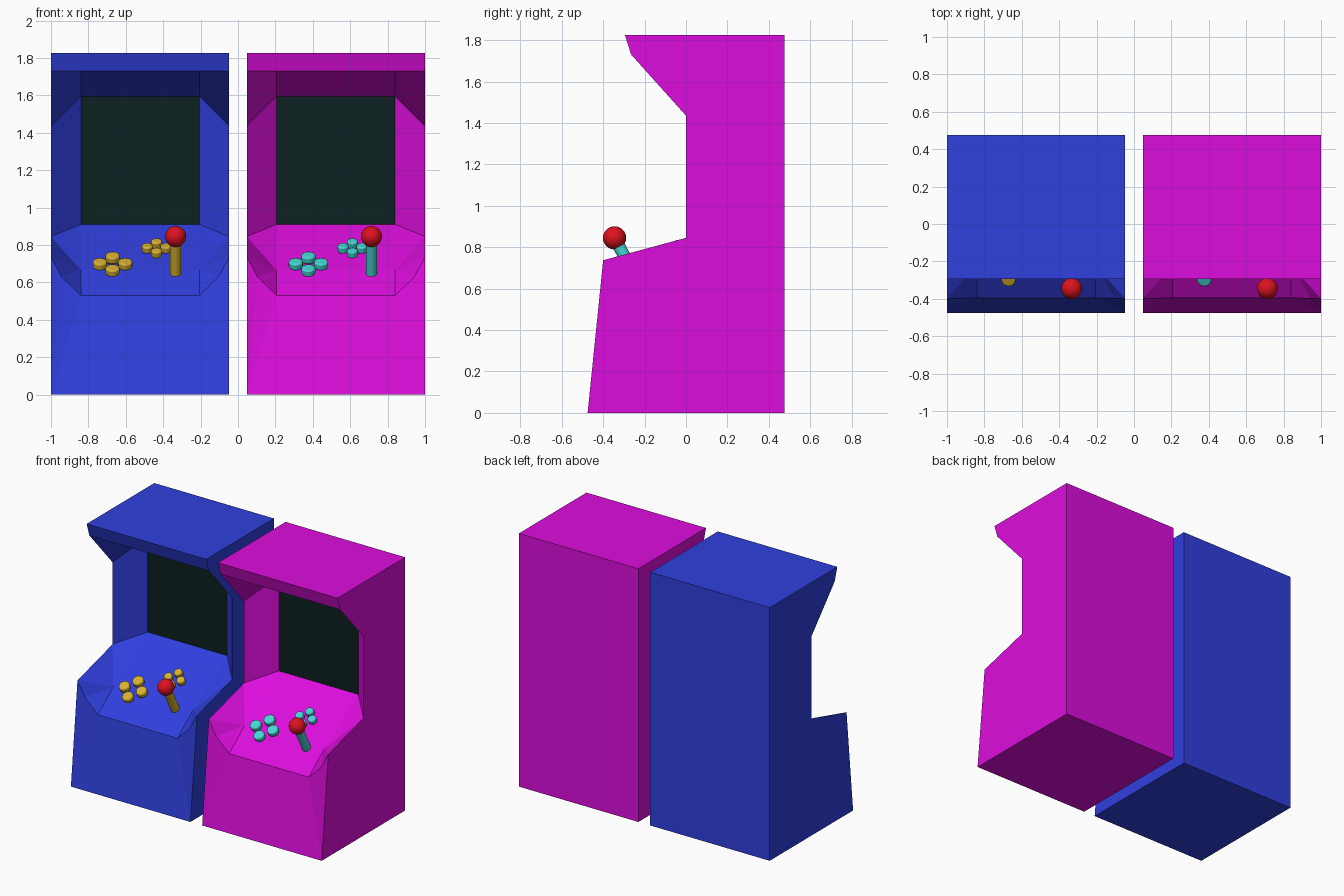
import bpy
import bmesh
import math
from mathutils import Vector, Matrix

cube = bpy.data.objects.get("Cube")
if cube:
    bpy.data.objects.remove(cube, do_unlink=True)


def material(name, rgb):
    mat = bpy.data.materials.new(name)
    mat.use_nodes = True
    color = (*rgb, 1)
    mat.diffuse_color = color
    mat.node_tree.nodes["Principled BSDF"].inputs["Base Color"].default_value = color
    return mat


BLUE = material("blue", (0.03, 0.05, 0.73))
MAGENTA = material("magenta", (0.72, 0.004, 0.72))
SCREEN = material("screen black green", (0.004, 0.014, 0.014))
YELLOW = material("yellow", (0.68, 0.44, 0.03))
CYAN = material("cyan", (0.06, 0.68, 0.66))
RED = material("red", (0.72, 0.006, 0.014))

HALF = 0.4765      # half width of a cabinet
INNER = 0.317      # half width of the screen
SCREEN_Y = 0.17
OFFSET = 0.5235    # cabinet centre from the middle
SLOPE = math.atan(0.58)

# Outer side outline, (y, z)
SIDE = {
    "foot": (-0.475, 0), "panel_front": (-0.4, 0.737), "panel_back": (0, 0.845),
    "wing": (0, 1.435), "lip": (-0.265, 1.73), "top_front": (-0.295, 1.825),
    "top_back": (0.475, 1.825), "heel": (0.475, 0),
}
# Inner outline bordering the middle strip, (y, z)
STRIP = {
    "foot": (-0.475, 0), "edge": (-0.395, 0.53), "bend": (-0.22, 0.665),
    "screen_low": (SCREEN_Y, 0.91), "screen_high": (SCREEN_Y, 1.595),
    "lip": (-0.265, 1.73), "top_front": (-0.295, 1.825),
    "top_back": (0.475, 1.825), "heel": (0.475, 0),
}


def cabinet(name, x, mat):
    bm = bmesh.new()
    side = {k: bm.verts.new((HALF, *p)) for k, p in SIDE.items()}
    strip = {k: bm.verts.new((INNER, *p)) for k, p in STRIP.items()}
    mid = {k: bm.verts.new((0, *p)) for k, p in STRIP.items()}
    corner = bm.verts.new((0.42, -0.398, 0.63))
    face = bm.faces.new

    # Side wall and the middle strip
    face(list(side.values()))
    keys = list(STRIP)
    for a, b in zip(keys, keys[1:] + keys[:1]):
        face((mid[a], mid[b], strip[b], strip[a]))

    # Fascia, roof, back and base out to the side wall
    shared = ["lip", "top_front", "top_back", "heel", "foot"]
    for a, b in zip(shared, shared[1:]):
        face((strip[a], strip[b], side[b], side[a]))

    # Front wall, control panel, recess wall and overhang
    face((strip["foot"], side["foot"], strip["edge"]))
    face((side["foot"], corner, strip["edge"]))
    face((side["foot"], side["panel_front"], corner))
    rim = [strip["edge"], corner, side["panel_front"], side["panel_back"], strip["screen_low"]]
    for a, b in zip(rim, rim[1:]):
        face((strip["bend"], a, b))
    face((strip["screen_low"], side["panel_back"], side["wing"], strip["screen_high"]))
    face((strip["screen_high"], side["wing"], side["lip"], strip["lip"]))

    # Mirror the half and close it
    bmesh.ops.mirror(bm, geom=bm.verts[:] + bm.edges[:] + bm.faces[:],
                     axis='X', merge_dist=0.0005)
    bmesh.ops.remove_doubles(bm, verts=bm.verts[:], dist=0.0005)
    bmesh.ops.recalc_face_normals(bm, faces=bm.faces[:])
    for f in bm.faces:
        f.material_index = int(all(abs(v.co.y - SCREEN_Y) < 0.001 for v in f.verts))
    mesh = bpy.data.meshes.new(name)
    bm.to_mesh(mesh)
    bm.free()
    mesh.materials.append(mat)
    mesh.materials.append(SCREEN)
    obj = bpy.data.objects.new(name, mesh)
    obj.location.x = x
    bpy.context.collection.objects.link(obj)


def smooth(obj, name, mat):
    obj.name = name
    obj.data.materials.append(mat)
    bpy.ops.object.shade_smooth_by_angle(angle=math.radians(40))
    return obj


def button(name, loc, radius, mat):
    bpy.ops.mesh.primitive_cylinder_add(vertices=16, radius=radius, depth=0.04,
                                        location=loc, rotation=(SLOPE, 0, 0))
    obj = smooth(bpy.context.object, name, mat)
    bevel = obj.modifiers.new("soft rim", 'BEVEL')
    bevel.width = 0.008
    bevel.segments = 2


def button_group(name, centre, spread, radius, mat):
    tilt = Matrix.Rotation(SLOPE, 3, 'X')
    for i in range(4):
        a = i * math.pi / 2
        step = tilt @ Vector((math.cos(a), math.sin(a), 0)) * spread
        button(f"{name}_{i + 1}", Vector(centre) + step, radius, mat)


def joystick(prefix, x, mat):
    ball = Vector((x, -0.345, 0.845))
    base = Vector((x, -0.235, 0.64))
    axis = ball - base
    bpy.ops.mesh.primitive_cylinder_add(vertices=20, radius=0.03, depth=axis.length,
                                        location=(ball + base) / 2,
                                        rotation=axis.to_track_quat('Z', 'Y').to_euler())
    smooth(bpy.context.object, prefix + "_stick", mat)
    bpy.ops.mesh.primitive_uv_sphere_add(segments=24, ring_count=14, radius=0.056, location=ball)
    smooth(bpy.context.object, prefix + "_stick_ball", RED)


for prefix, x, body, trim in (("right", -OFFSET, BLUE, YELLOW), ("left", OFFSET, MAGENTA, CYAN)):
    cabinet(prefix + "_cabinet", x, body)
    button_group(prefix + "_large_button", (x - 0.147, -0.235, 0.697), 0.068, 0.038, trim)
    button_group(prefix + "_small_button", (x + 0.088, -0.098, 0.782), 0.05, 0.029, trim)
    joystick(prefix, x + 0.19, trim)
